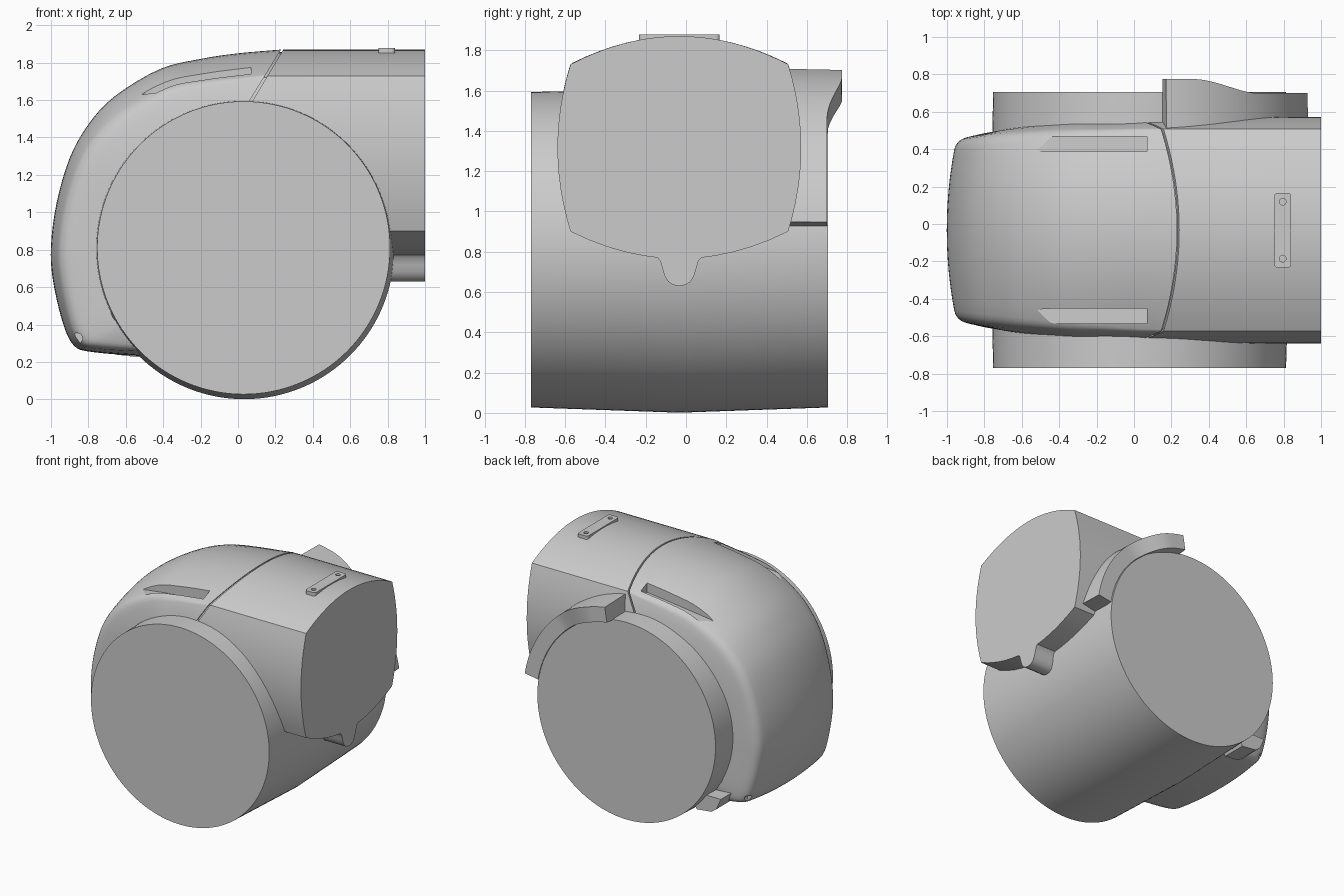
import bpy, bmesh, math
from mathutils import Vector

if "Cube" in bpy.data.objects:
    bpy.data.objects.remove(bpy.data.objects["Cube"], do_unlink=True)

MID = -0.033              # centre plane of the whole model in y
AXIS = Vector((0.03, 0.805))   # drum axis in x, z

grey = bpy.data.materials.new("light grey")
grey.use_nodes = True
grey.diffuse_color = (0.6, 0.6, 0.6, 1)
grey.node_tree.nodes["Principled BSDF"].inputs["Base Color"].default_value = (0.6, 0.6, 0.6, 1)


def loft(name, loops, angle=30):
    """Skin closed loops of points and cap both ends."""
    bm = bmesh.new()
    rings = [[bm.verts.new(p) for p in loop] for loop in loops]
    n = len(rings[0])
    for a, b in zip(rings, rings[1:]):
        for i in range(n):
            j = (i + 1) % n
            bm.faces.new((a[i], a[j], b[j], b[i]))
    bm.faces.new(rings[0])
    bm.faces.new(rings[-1])
    bmesh.ops.recalc_face_normals(bm, faces=bm.faces)
    mesh = bpy.data.meshes.new(name)
    bm.to_mesh(mesh)
    bm.free()
    mesh.materials.append(grey)
    obj = bpy.data.objects.new(name, mesh)
    bpy.context.collection.objects.link(obj)
    shade(obj, angle)
    return obj


def activate(obj):
    bpy.ops.object.select_all(action='DESELECT')
    obj.select_set(True)
    bpy.context.view_layer.objects.active = obj


def shade(obj, angle=30):
    activate(obj)
    bpy.ops.object.shade_smooth_by_angle(angle=math.radians(angle))


def cut(obj, cutters):
    for c in cutters:
        c.hide_render = True
        mod = obj.modifiers.new("cut", 'BOOLEAN')
        mod.operation = 'DIFFERENCE'
        mod.solver = 'EXACT'
        mod.object = c
        activate(obj)
        bpy.ops.object.modifier_apply(modifier=mod.name)
        bpy.data.objects.remove(c, do_unlink=True)
    shade(obj)


def spline(rows, steps):
    """Catmull-Rom through rows of numbers."""
    out = []
    for i in range(len(rows) - 1):
        p = [Vector(rows[min(max(i + k, 0), len(rows) - 1)]) for k in (-1, 0, 1, 2)]
        for s in range(steps):
            t = s / steps
            out.append(0.5 * (2 * p[1] + (p[2] - p[0]) * t
                       + (2 * p[0] - 5 * p[1] + 4 * p[2] - p[3]) * t ** 2
                       + (3 * p[1] - p[0] - 3 * p[2] + p[3]) * t ** 3))
    return out + [Vector(rows[-1])]


def mirrored(half):
    """Right half (first point on the centre line) to a full loop, top first."""
    return half + [(-y, d) for y, d in reversed(half) if y > 1e-6]


# Drum, slightly fatter in the middle
def ring(cx, cz, r, y, n=128):
    return [(cx + r * math.cos(2 * math.pi * i / n), y, cz + r * math.sin(2 * math.pi * i / n))
            for i in range(n)]


loft("drum", [ring(0.03, 0.81, 0.783, -0.77), ring(0.033, 0.803, 0.802, MID),
              ring(0.03, 0.81, 0.783, 0.705)])


# Rounded hood: crowned section carried along the nose profile
def hood_half(w, c, f):
    def side(d):
        return w + 0.065 * (1 - (1 - d / 0.415) ** 2), c + d
    k = 1 - f / w
    pts = [(w * k * i / 8, c * (k * i / 8) ** 2) for i in range(9)]
    a, b, e = Vector(pts[-1]), Vector((w, c)), Vector(side(f))
    pts += [tuple(a * (1 - t) ** 2 + b * 2 * t * (1 - t) + e * t * t)
            for t in (0.25, 0.5, 0.75, 1)]
    return pts + [side(d) for d in (0.08, 0.15, 0.22)]


# x, z, half width, crown depth, corner rounding, lean of the seam
profile = [
    (-0.50, 0.23, 0.52, 0.04, 0.04, 0),
    (-0.78, 0.253, 0.50, 0.04, 0.05, 0),
    (-0.88, 0.29, 0.49, 0.04, 0.05, 0),
    (-0.94, 0.42, 0.485, 0.045, 0.05, 0),
    (-0.99, 0.64, 0.48, 0.05, 0.05, 0),
    (-1.00, 0.82, 0.48, 0.05, 0.05, 0),
    (-0.97, 1.05, 0.485, 0.055, 0.05, 0),
    (-0.90, 1.29, 0.495, 0.065, 0.05, 0),
    (-0.80, 1.47, 0.505, 0.08, 0.05, 0),
    (-0.66, 1.62, 0.515, 0.10, 0.045, 0),
    (-0.42, 1.765, 0.53, 0.12, 0.035, 0),
    (-0.20, 1.82, 0.535, 0.13, 0.025, 0),
    (0.00, 1.85, 0.54, 0.137, 0.015, 0),
    (0.23, 1.87, 0.54, 0.14, 0.01, -0.42),
]
sections = []
for x, z, w, c, f, lean in spline(profile, 4):
    inward = (AXIS - Vector((x, z))).normalized() + Vector((lean, 0))
    sections.append([(x + inward.x * d, MID + y, z + inward.y * d)
                     for y, d in mirrored(hood_half(w, c, max(f, 0.008)))])
hood = loft("hood", sections)

# Vent slots and small drain holes cut in the hood
cutters = []
for s in (-1, 1):
    y0 = MID + s * 0.46
    plan = [(0.07, -0.04), (0.07, 0.04)]
    plan += [(-0.45 - 0.12 * math.sin(math.pi * i / 12), 0.04 * math.cos(math.pi * i / 12))
             for i in range(13)]
    floor = [(x, y0 + y, 1.70 + 0.12 * (x - 0.07)) for x, y in plan]
    cutters.append(loft("slot_cutter", [floor, [(x, y, 2.1) for x, y, z in floor]]))
    cutters.append(loft("drain_cutter", [ring(-0.862, 0.325, 0.03, MID + s * 0.45, 20),
                                         ring(-0.862, 0.325, 0.03, MID + s * 0.65, 20)]))
cut(hood, cutters)

# Straight tunnel with a keel, sharing the hood's section
half = [(0.54 * i / 10, 1.87 - 0.14 * (i / 10) ** 2) for i in range(11)]
half += [(0.605 - 0.065 * (1 - i / 6) ** 2, 1.73 - 0.415 * i / 6) for i in range(1, 13)]
half += [(u, 0.765 + 0.135 * (u / 0.54) ** 2) for u in (0.45, 0.36, 0.27, 0.18, 0.11)]
half += [(0.095, 0.755), (0.085, 0.72), (0.073, 0.68), (0.055, 0.65), (0.03, 0.635), (0, 0.63)]
outline = half + [(-y, z) for y, z in reversed(half[1:-1])]


def tunnel(name, x0, x1, scale):
    def pt(y, z):
        return MID + y * scale, 1.32 + (z - 1.32) * scale
    start = [(x0 - 0.6 * min(1.87 - z, 0.36), *pt(y, z)) for y, z in outline]
    return loft(name, [start, [(x1, *pt(y, z)) for y, z in outline]])


tunnel("tunnel", 0.242, 1.0, 1)
tunnel("seam_liner", 0.2, 0.4, 0.975)

# Curved guard hugging the drum on one side
guard = []
for i in range(41):
    deg = 81 - 72 * i / 40
    a = math.radians(deg)
    t = min(max((deg - 46) / 26, 0), 1)
    y = 0.70 + 0.075 * t * t * (3 - 2 * t)
    guard.append([(AXIS.x + r * math.cos(a), yy, AXIS.y + r * math.sin(a))
                  for r, yy in ((0.76, 0.45), (0.915, 0.45), (0.908, y), (0.79, y))])
loft("guard", guard)

# Lug at the lower end of the hood
lug = [(-0.74, 0.36), (-0.70, 0.27), (-0.66, 0.24), (-0.53, 0.225), (-0.45, 0.36)]
loft("lower_lug", [[(x, y, z) for x, z in lug] for y in (0.42, 0.62)])


# Mounting plate on top, with two screw holes
def rounded(z):
    pts = []
    for k, (sx, sy) in enumerate(((1, 1), (-1, 1), (-1, -1), (1, -1))):
        for j in range(5):
            a = math.pi / 2 * (k + j / 4)
            pts.append((0.795 + sx * 0.027 + 0.018 * math.cos(a),
                        MID + sy * 0.182 + 0.018 * math.sin(a), z))
    return pts


plate = loft("top_plate", [rounded(1.84), rounded(1.878)])
holes = []
for s in (-1, 1):
    circle = [(0.795 + 0.018 * math.cos(i * math.pi / 10),
               MID + s * 0.152 + 0.018 * math.sin(i * math.pi / 10)) for i in range(20)]
    holes.append(loft("hole_cutter", [[(x, y, z) for x, y in circle] for z in (1.865, 1.95)]))
cut(plate, holes)
